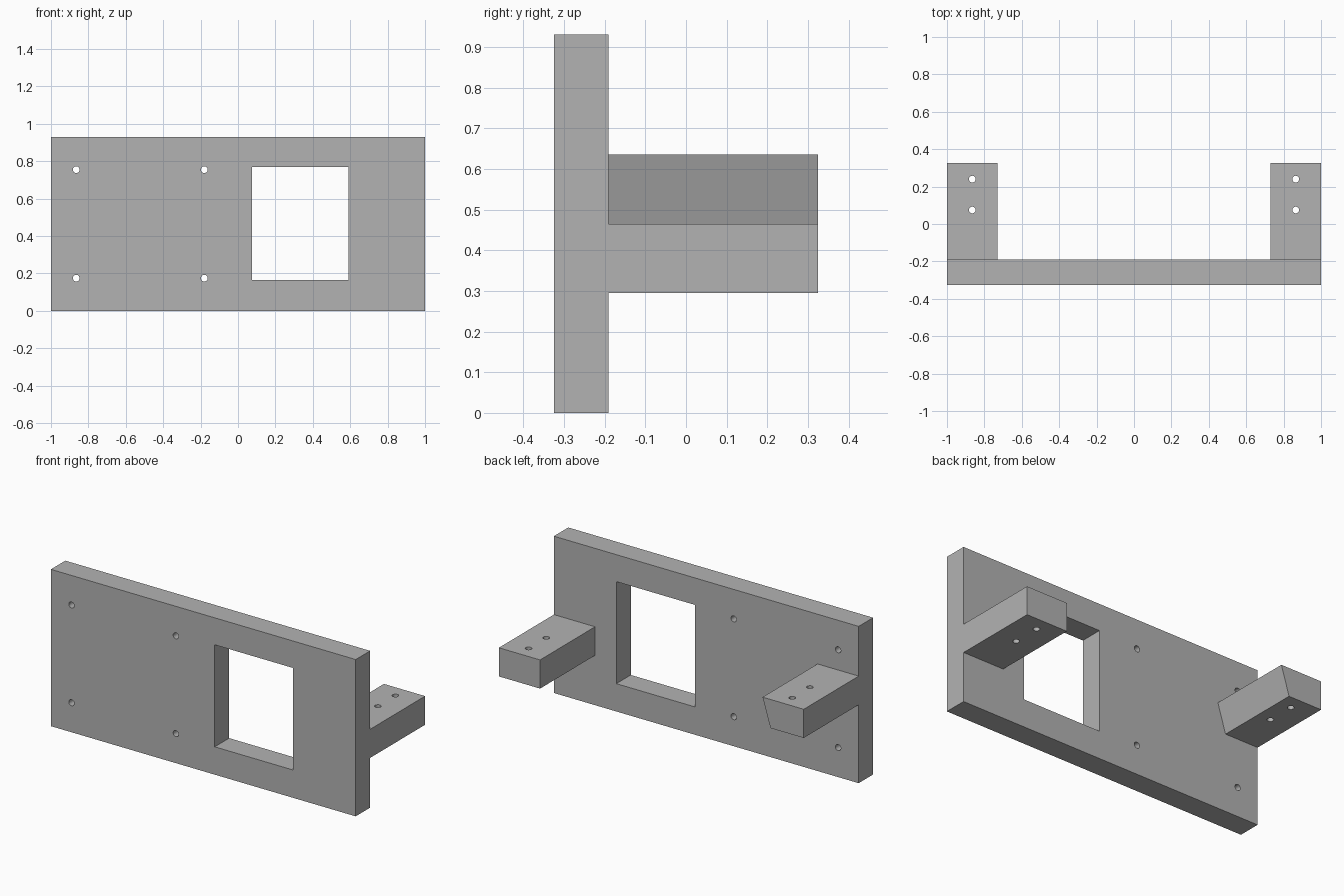
import bpy
import bmesh
from mathutils import Matrix, Vector

cube = bpy.data.objects.get("Cube")
if cube:
    bpy.data.objects.remove(cube, do_unlink=True)

# Single grey finish
grey = bpy.data.materials.new("plain grey")
grey.use_nodes = True
colour = (0.45, 0.45, 0.45, 1)
grey.diffuse_color = colour
grey.node_tree.nodes["Principled BSDF"].inputs["Base Color"].default_value = colour

BACK, FRONT, REAR = -0.19, -0.325, 0.325
HOLE_RADIUS = 0.018


def prism(name, profile, y0, y1):
    """Extrude an x-z outline from y0 to y1."""
    bm = bmesh.new()
    face = bm.faces.new([bm.verts.new((x, y0, z)) for x, z in profile])
    out = bmesh.ops.extrude_face_region(bm, geom=[face])
    verts = [v for v in out["geom"] if isinstance(v, bmesh.types.BMVert)]
    bmesh.ops.translate(bm, verts=verts, vec=(0, y1 - y0, 0))
    bmesh.ops.recalc_face_normals(bm, faces=bm.faces)
    mesh = bpy.data.meshes.new(name)
    bm.to_mesh(mesh)
    bm.free()
    mesh.materials.append(grey)
    obj = bpy.data.objects.new(name, mesh)
    bpy.context.collection.objects.link(obj)
    return obj


def rect(x0, x1, z0, z1):
    return [(x0, z0), (x1, z0), (x1, z1), (x0, z1)]


def drill(name, centre, axis):
    """Make a long cylinder used to cut a screw hole."""
    turn = Vector((0, 0, 1)).rotation_difference(Vector(axis)).to_matrix().to_4x4()
    bm = bmesh.new()
    bmesh.ops.create_cone(bm, cap_ends=True, segments=24, radius1=HOLE_RADIUS,
                          radius2=HOLE_RADIUS, depth=0.5,
                          matrix=Matrix.Translation(centre) @ turn)
    mesh = bpy.data.meshes.new(name)
    bm.to_mesh(mesh)
    bm.free()
    mesh.materials.append(grey)
    obj = bpy.data.objects.new(name, mesh)
    bpy.context.collection.objects.link(obj)
    return obj


def cut(obj, cutters):
    """Subtract the cutters, bake the result and discard the cutters."""
    for cutter in cutters:
        cutter.hide_render = True
        mod = obj.modifiers.new(cutter.name, "BOOLEAN")
        mod.operation = "DIFFERENCE"
        mod.solver = "EXACT"
        mod.object = cutter
    graph = bpy.context.evaluated_depsgraph_get()
    baked = bpy.data.meshes.new_from_object(obj.evaluated_get(graph))
    obj.modifiers.clear()
    obj.data = baked
    for cutter in cutters:
        bpy.data.objects.remove(cutter, do_unlink=True)


# Mounting panel with a window and four screw holes
panel = prism("mounting_panel", rect(-1, 1, 0, 0.93), FRONT, BACK)
cutters = [prism("window_cutter", rect(0.075, 0.59, 0.165, 0.77), -0.5, 0)]
for x in (-0.865, -0.18):
    for z in (0.175, 0.755):
        cutters.append(drill("panel_hole", (x, BACK, z), (0, 1, 0)))
cut(panel, cutters)

# Rear arms: plain on the left, higher with a sloping inner side on the right
arms = {
    "left_arm": rect(0.73, 1, 0.295, 0.465),
    "right_arm": [(-1, 0.465), (-0.782, 0.465), (-0.73, 0.635), (-1, 0.635)],
}
for name, profile in arms.items():
    arm = prism(name, profile, BACK, REAR)
    side = 1 if name == "left_arm" else -1
    cut(arm, [drill("arm_hole", (side * 0.865, y, 0.465), (0, 0, 1))
              for y in (0.075, 0.24)])
